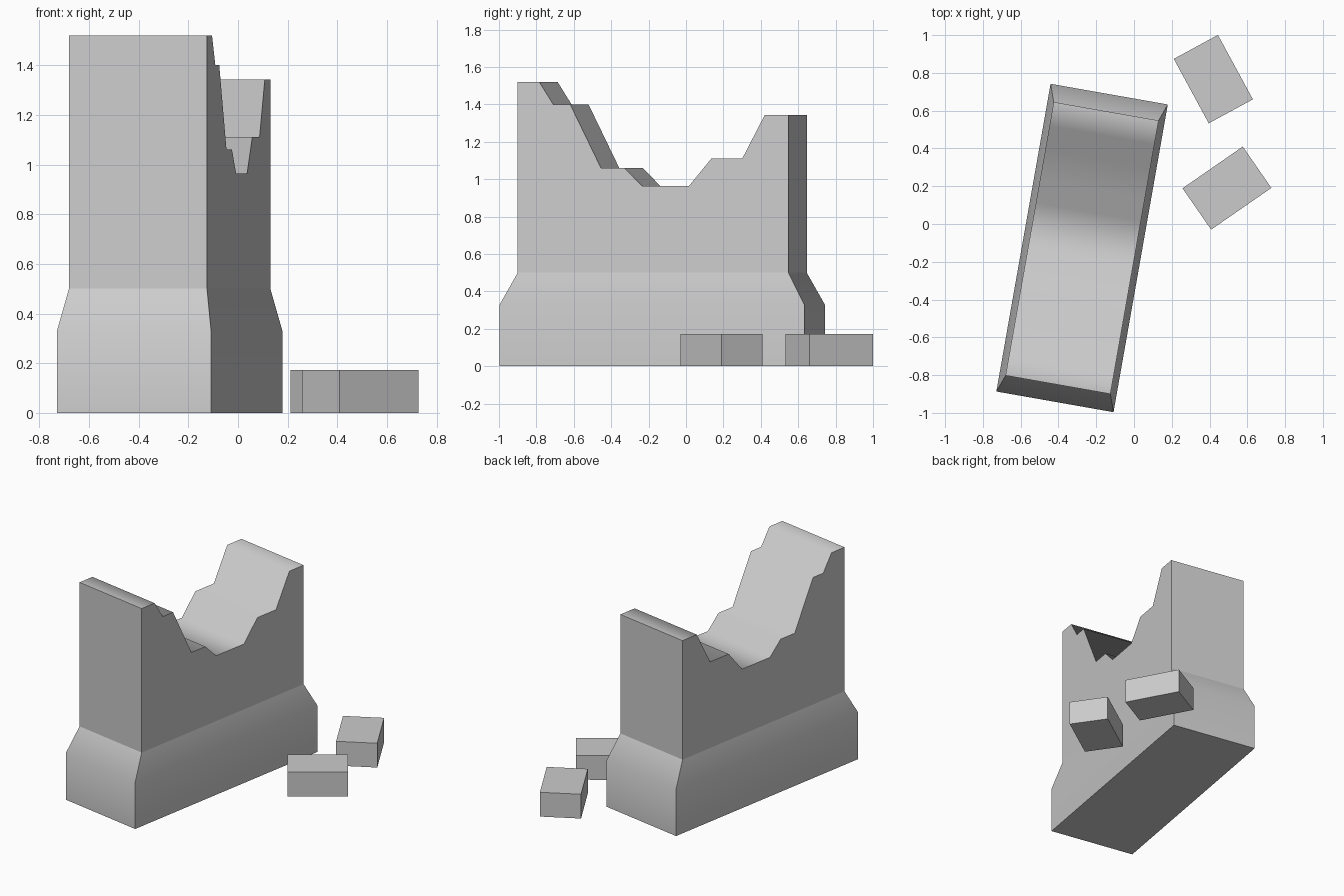
import bpy, bmesh, math

cube = bpy.data.objects.get("Cube")
if cube:
    bpy.data.objects.remove(cube, do_unlink=True)

stone = bpy.data.materials.new("stone_grey")
stone.use_nodes = True
GREY = (0.6, 0.6, 0.6, 1)
stone.diffuse_color = GREY
stone.node_tree.nodes["Principled BSDF"].inputs["Base Color"].default_value = GREY

WALL_AT, WALL_TURN = (-0.275, -0.127, 0), math.radians(-10)
HALF_W, HALF_L = 0.282, 0.735      # upper wall half thickness and half length
FOOT_W, FOOT_L = 0.315, 0.827      # plinth half sizes
FOOT_Z, LEDGE_Z = 0.33, 0.5


def add_part(name, bm, location, turn):
    mesh = bpy.data.meshes.new(name)
    bm.to_mesh(mesh)
    bm.free()
    mesh.materials.append(stone)
    obj = bpy.data.objects.new(name, mesh)
    obj.location = location
    obj.rotation_euler.z = turn
    bpy.context.collection.objects.link(obj)
    return obj


# Plinth: stacked rectangles, softly shaded vertically with sharp corners
bm = bmesh.new()
rings = []
for w, l, z in ((FOOT_W, FOOT_L, 0), (FOOT_W, FOOT_L, FOOT_Z), (HALF_W, HALF_L, LEDGE_Z)):
    rings.append([bm.verts.new((sx * w, sy * l, z))
                  for sx, sy in ((-1, -1), (1, -1), (1, 1), (-1, 1))])
for low, high in zip(rings, rings[1:]):
    for i in range(4):
        j = (i + 1) % 4
        bm.faces.new((low[i], low[j], high[j], high[i])).smooth = True
        bm.edges.get((low[i], high[i])).smooth = False
bm.faces.new(rings[0][::-1])
add_part("wall_plinth", bm, WALL_AT, WALL_TURN)

# Upper wall: broken skyline profile (length, height) spanned across the thickness
skyline = [(-HALF_L, 1.52), (-0.618, 1.52), (-0.542, 1.40), (-0.45, 1.40),
           (-0.283, 1.06), (-0.156, 1.06), (-0.059, 0.963), (0.194, 0.963),
           (0.316, 1.11), (0.484, 1.11), (0.606, 1.343), (HALF_L, 1.343)]
profile = [(-HALF_L, LEDGE_Z)] + skyline + [(HALF_L, LEDGE_Z)]
bm = bmesh.new()
left = [bm.verts.new((HALF_W, y, z)) for y, z in profile]
right = [bm.verts.new((-HALF_W, y, z)) for y, z in profile]
bm.faces.new(left[::-1])
bm.faces.new(right)
last = len(profile) - 2
for i in range(last + 1):
    face = bm.faces.new((left[i], left[i + 1], right[i + 1], right[i]))
    face.smooth = 0 < i < last     # only the broken top is soft
add_part("broken_wall", bm, WALL_AT, WALL_TURN)

# Fallen stone blocks
BLOCK = (0.388, 0.266, 0.172)
for name, x, y, angle in (("fallen_block_back", 0.42, 0.767, -61.5),
                          ("fallen_block_front", 0.492, 0.19, 34.7)):
    bm = bmesh.new()
    bmesh.ops.create_cube(bm, size=1)
    bmesh.ops.scale(bm, vec=BLOCK, verts=bm.verts)
    add_part(name, bm, (x, y, BLOCK[2] / 2), math.radians(angle))
